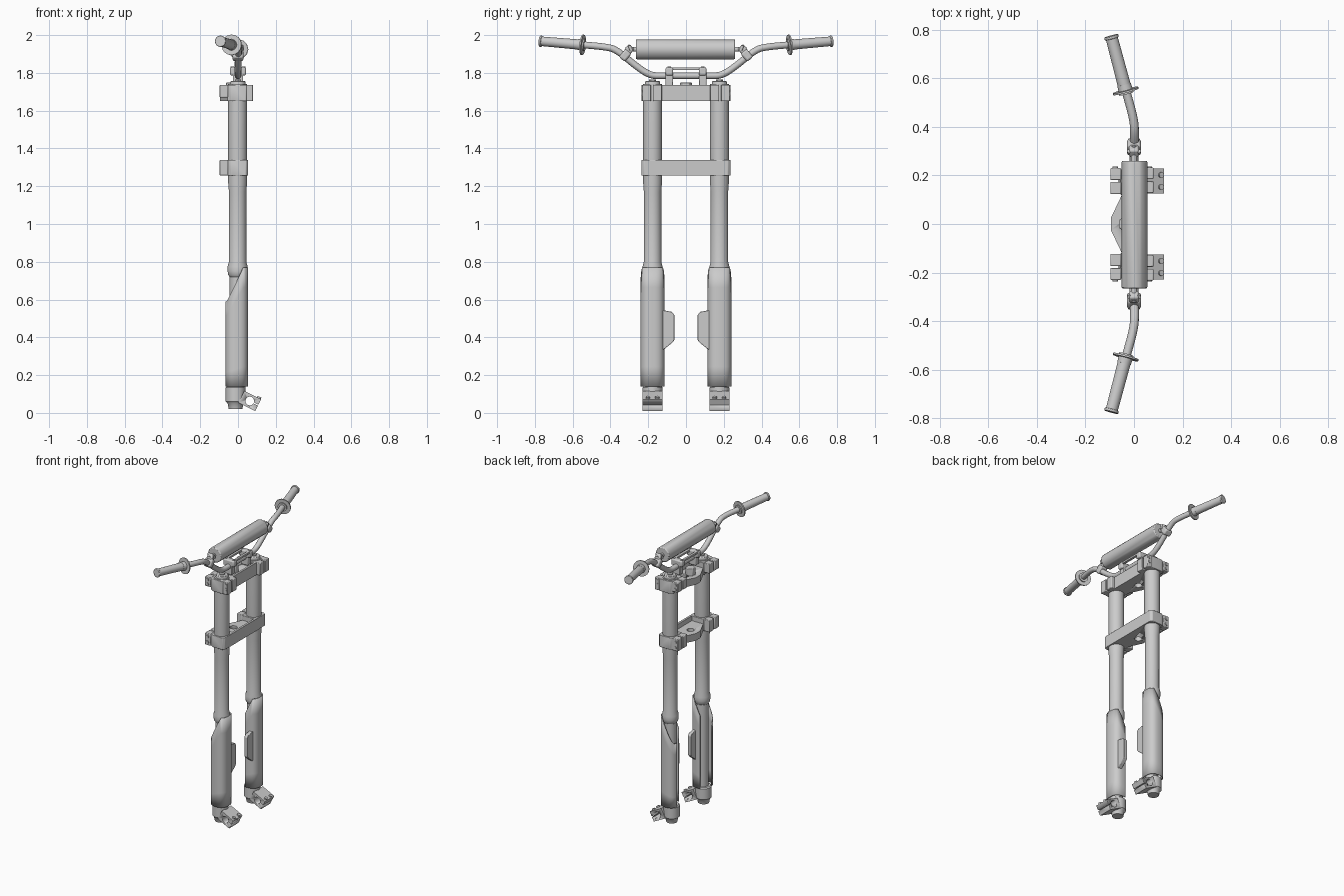
import bpy, bmesh, math
from mathutils import Vector, Matrix

cube = bpy.data.objects.get("Cube")
if cube:
    bpy.data.objects.remove(cube)

grey = bpy.data.materials.new("plain_grey")
grey.use_nodes = True
TONE = (0.6, 0.6, 0.6, 1)
grey.diffuse_color = TONE
grey.node_tree.nodes["Principled BSDF"].inputs["Base Color"].default_value = TONE

LEG = 0.177


def activate(ob):
    bpy.ops.object.select_all(action='DESELECT')
    ob.select_set(True)
    bpy.context.view_layer.objects.active = ob


def finish(name, bm, bevel=0):
    me = bpy.data.meshes.new(name)
    bmesh.ops.recalc_face_normals(bm, faces=bm.faces)
    bm.to_mesh(me)
    bm.free()
    ob = bpy.data.objects.new(name, me)
    bpy.context.collection.objects.link(ob)
    me.materials.append(grey)
    if bevel:
        m = ob.modifiers.new("bevel", 'BEVEL')
        m.width, m.segments, m.limit_method = bevel, 2, 'ANGLE'
    activate(ob)
    bpy.ops.object.shade_smooth_by_angle(angle=math.radians(35))
    return ob


def cyl(name, a, b, r, r2=None, n=20, bevel=0):
    a, b = Vector(a), Vector(b)
    d = b - a
    mat = Matrix.Translation((a + b) / 2) @ d.to_track_quat('Z', 'Y').to_matrix().to_4x4()
    bm = bmesh.new()
    bmesh.ops.create_cone(bm, cap_ends=True, segments=n, radius1=r,
                          radius2=r if r2 is None else r2, depth=d.length, matrix=mat)
    return finish(name, bm, bevel)


def box(name, c, size, tilt=0, bevel=0.004, axis='Y'):
    bm = bmesh.new()
    mat = Matrix.Translation(c) @ Matrix.Rotation(tilt, 4, axis) @ Matrix.Diagonal((*size, 1))
    bmesh.ops.create_cube(bm, size=1, matrix=mat)
    return finish(name, bm, bevel)


def lathe(name, profile, x, y, n=28):
    bm = bmesh.new()
    vs = [bm.verts.new((x + r, y, z)) for r, z in profile]
    es = [bm.edges.new(p) for p in zip(vs, vs[1:])]
    bmesh.ops.spin(bm, geom=vs + es, cent=(x, y, 0), axis=(0, 0, 1),
                   angle=math.tau, steps=n, use_duplicate=False)
    bmesh.ops.remove_doubles(bm, verts=bm.verts, dist=1e-5)
    return finish(name, bm)


def prism(name, pts, lo, hi, axis='Z', bevel=0.003):
    # outline extruded along z, or a (y, z) outline extruded along x
    put = (lambda u, v, w: (u, v, w)) if axis == 'Z' else (lambda u, v, w: (w, u, v))
    bm = bmesh.new()
    f = bm.faces.new([bm.verts.new(put(u, v, lo)) for u, v in pts])
    out = bmesh.ops.extrude_face_region(bm, geom=[f])
    move = Vector(put(0, 0, hi - lo))
    bmesh.ops.translate(bm, vec=move, verts=[v for v in out["geom"] if isinstance(v, bmesh.types.BMVert)])
    return finish(name, bm, bevel)


def cut(ob, *cutters):
    for c in cutters:
        m = ob.modifiers.new("cut", 'BOOLEAN')
        m.operation, m.object, m.solver = 'DIFFERENCE', c, 'EXACT'
        activate(ob)
        bpy.ops.object.modifier_apply(modifier=m.name)
    for c in cutters:
        bpy.data.objects.remove(c)


def tube(name, pts, r):
    cu = bpy.data.curves.new(name, 'CURVE')
    cu.dimensions, cu.bevel_depth, cu.bevel_resolution = '3D', r, 4
    cu.use_fill_caps = True
    sp = cu.splines.new('NURBS')
    sp.points.add(len(pts) - 1)
    for p, co in zip(sp.points, pts):
        p.co = (*co, 1)
    sp.order_u, sp.use_endpoint_u, sp.resolution_u = 3, True, 6
    ob = bpy.data.objects.new(name, cu)
    bpy.context.collection.objects.link(ob)
    activate(ob)
    bpy.ops.object.convert(target='MESH')
    ob.data.materials.clear()
    ob.data.materials.append(grey)
    bpy.ops.object.shade_smooth_by_angle(angle=math.radians(35))


def guard(side, s):
    # open shell round the leg, its top edge sloping down to the rear
    bm = bmesh.new()
    steps, rows = 30, 6
    grid = []
    for i in range(steps + 1):
        a = math.radians(-110 + 275 * i / steps)
        c, q = math.cos(a), math.sin(a)
        k = (abs(c) ** 2.6 + abs(q) ** 2.6) ** (-1 / 2.6)
        x, y = 0.057 * c * k, 0.06 * q * k
        top = 0.77 - 0.18 * min(1, max(0, (0.035 - x) / 0.085))
        grid.append([bm.verts.new((x - 0.007, s * (LEG + y), 0.14 + (top - 0.14) * j / rows))
                     for j in range(rows + 1)])
    for g, h in zip(grid, grid[1:]):
        for j in range(rows):
            bm.faces.new((g[j], h[j], h[j + 1], g[j + 1]))
    ob = finish(side + "_fork_guard", bm)
    m = ob.modifiers.new("shell", 'SOLIDIFY')
    m.thickness, m.offset = 0.006, 0


# Fork legs with guards and axle lugs
for side, s in (("left", 1), ("right", -1)):
    y = s * LEG
    lathe(side + "_fork_tube", [(0, 0.1), (0.042, 0.1), (0.042, 0.72), (0.05, 0.73), (0.053, 0.75),
          (0.053, 0.775), (0.046, 0.8), (0.046, 1.17), (0.05, 1.22), (0.05, 1.74), (0, 1.74)], -0.002, y)
    cyl(side + "_fork_cap", (0, y, 1.735), (0, y, 1.757), 0.042, 0.038, bevel=0.003)
    cyl(side + "_cap_nut", (0, y, 1.755), (0, y, 1.765), 0.018, n=6)
    lathe(side + "_fork_foot", [(0, 0.02), (0.036, 0.02), (0.042, 0.05), (0.052, 0.06),
          (0.052, 0.135), (0.045, 0.142), (0, 0.142)], -0.013, y)
    guard(side, s)
    inner = s * 0.062
    prism(side + "_guard_fin", [(s * 0.13, 0.545), (s * 0.075, 0.535), (inner, 0.52),
          (inner, 0.385), (s * 0.075, 0.37), (s * 0.118, 0.335), (s * 0.13, 0.335)], 0.005, 0.03, 'X')
    tilt = math.radians(27)
    along = Vector((math.cos(tilt), 0, -math.sin(tilt)))
    up = Vector((math.sin(tilt), 0, math.cos(tilt)))
    hub = Vector((0.062, y, 0.063))
    lug = box(side + "_axle_lug", hub, (0.1, 0.104, 0.07), tilt, 0)
    cut(lug, cyl("axle_cutter", hub - Vector((0, 0.1, 0)), hub + Vector((0, 0.1, 0)), 0.023, n=24),
        box("slit_cutter", hub + along * 0.04, (0.06, 0.2, 0.006), tilt, 0))
    for d in (-0.025, 0.025):
        p = hub + along * 0.036 + up * 0.03 + Vector((0, d, 0))
        cyl(side + "_lug_bolt", p, p + up * 0.014, 0.011, n=12)

# Upper and lower clamps joining the legs
web = [(0.054, -0.16), (0.054, 0.16), (-0.05, 0.16), (-0.05, 0.12), (-0.095, 0.025),
       (-0.095, -0.025), (-0.05, -0.12), (-0.05, -0.16)]
for level, lo, hi in (("upper", 1.65, 1.737), ("lower", 1.256, 1.34)):
    plate = prism(level + "_clamp_web", web, lo, lo + 0.05, bevel=0)
    cut(plate, cyl("stem_cutter", (-0.035, 0, lo - 0.1), (-0.035, 0, hi + 0.1), 0.024))
    box(level + "_clamp_front", (0.046, 0, (lo + hi) / 2), (0.016, 0.3, hi - lo), bevel=0.002)
    for side, s in (("left", 1), ("right", -1)):
        name = side + "_" + level
        y = s * LEG
        block = [(0.054, s * 0.12), (0.054, s * 0.222), (0.042, s * 0.235), (-0.035, s * 0.235),
                 (-0.055, s * 0.222), (-0.055, s * 0.12)]
        prism(name + "_clamp_block", block, lo, hi)
        zl = lo + (0.02 if level == "upper" else 0)
        for j in (0, 1):
            box(name + "_rear_pinch", (-0.075, s * (0.148 + 0.057 * j), (zl + hi) / 2),
                (0.044, 0.05, hi - zl))
        ends = [-0.077]
        if level == "upper":
            ends.append(0.064)
            for j in (0, 1):
                box(name + "_front_pinch", (0.062, s * (0.152 + 0.057 * j), (lo + hi) / 2),
                    (0.036, 0.048, hi - lo))
        for x in ends:
            for f in (0.27, 0.73):
                z = zl + (hi - zl) * f
                cyl(name + "_pinch_bolt", (x, s * 0.225, z), (x, s * 0.236, z), 0.011, n=12)
cyl("stem_nut", (-0.035, 0, 1.69), (-0.035, 0, 1.748), 0.032, n=6, bevel=0.003)

# Handlebar mount
for s in (1, -1):
    box("mount_pillar", (0, s * 0.088, 1.772), (0.055, 0.04, 0.085))
    box("mount_cap", (0, s * 0.088, 1.808), (0.085, 0.04, 0.044), bevel=0.008)
    for x in (-0.03, 0.03):
        cyl("mount_bolt", (x, s * 0.088, 1.82), (x, s * 0.088, 1.834), 0.009, n=12)
for x in (-0.03, 0.03):
    box("mount_bridge", (x, 0, 1.822), (0.018, 0.16, 0.014), bevel=0.002)

# Handlebar, crossbar and pad
half = [(0, 0.12, 1.785), (0, 0.19, 1.785), (0, 0.27, 1.84), (0.003, 0.37, 1.925),
        (0, 0.43, 1.938), (-0.034, 0.55, 1.949), (-0.09, 0.76, 1.967)]
tube("handlebar", [(x, -y, z) for x, y, z in reversed(half)] + half, 0.018)
cyl("crossbar", (0, -0.32, 1.925), (0, 0.32, 1.925), 0.013)
cyl("crossbar_pad", (0.002, -0.265, 1.925), (0.002, 0.26, 1.925), 0.053, n=12, bevel=0.006)

# Crossbar clamps, grips and grip flanges
for side, s in (("left", 1), ("right", -1)):
    lean = s * math.radians(40)
    box(side + "_crossbar_clamp", (0, s * 0.322, 1.893), (0.056, 0.042, 0.056), lean, 0.01, 'X')
    box(side + "_crossbar_lug", (0, s * 0.3, 1.925), (0.04, 0.04, 0.04), lean, 0.008, 'X')
    for x in (-0.02, 0.02):
        cyl(side + "_clamp_bolt", (x, s * 0.29, 1.92), (x, s * 0.3, 1.945), 0.008, n=12)
    a, b = Vector((-0.036, s * 0.555, 1.949)), Vector((-0.094, s * 0.774, 1.968))
    d = (b - a).normalized()
    cyl(side + "_grip", a, b, 0.027, 0.025, bevel=0.003)
    cyl(side + "_grip_end", b - d * 0.012, b, 0.03, bevel=0.003)
    cyl(side + "_grip_collar", a - d * 0.02, a + d * 0.02, 0.031, 0.028)
    cyl(side + "_grip_flange", a - d * 0.012, a - d * 0.004, 0.054, n=28)
